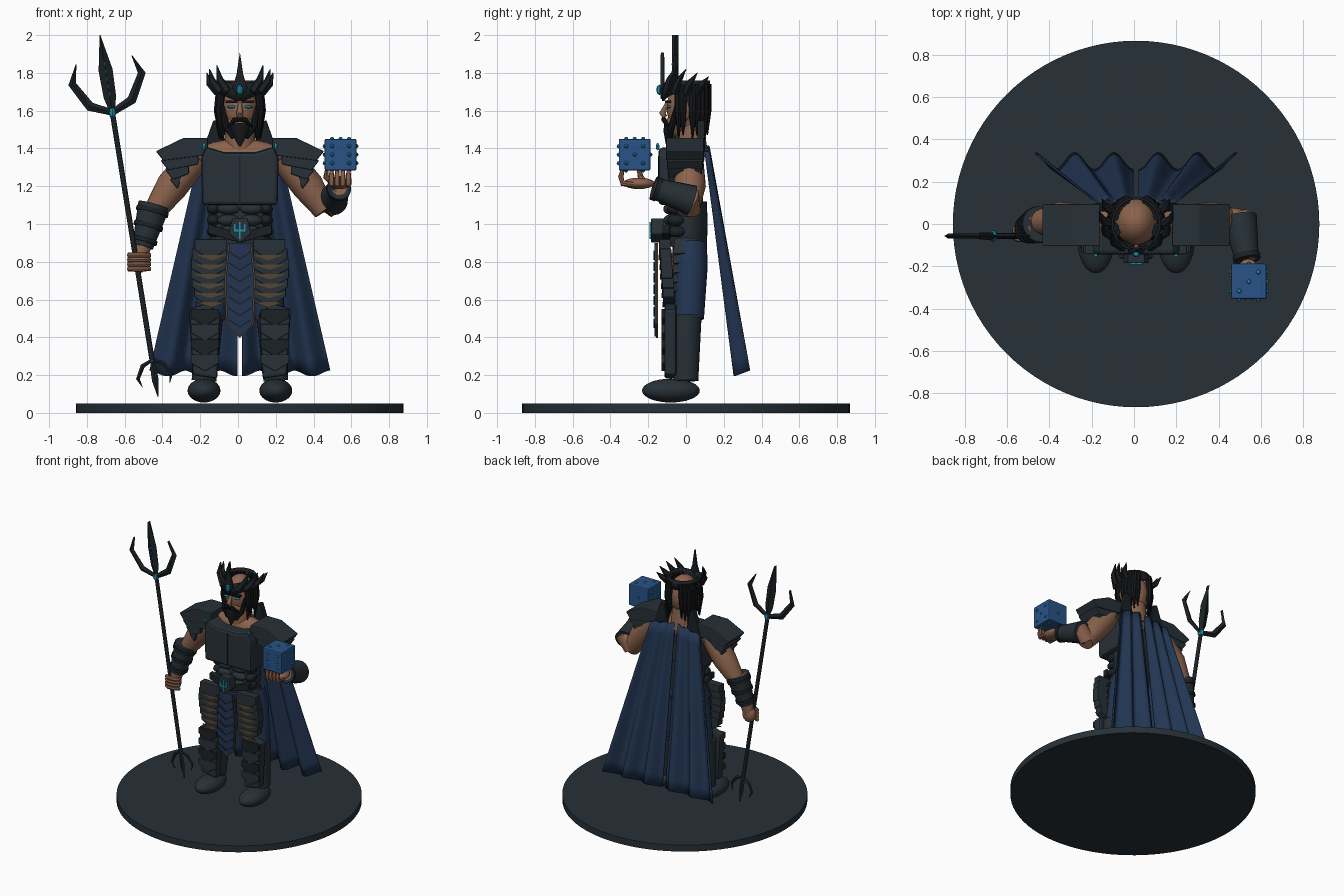
import bpy, bmesh, math
from mathutils import Vector, Matrix

default_cube = bpy.data.objects.get("Cube")
if default_cube:
    bpy.data.objects.remove(default_cube, do_unlink=True)

CENTRE = .01
SIDES = (("right", -1), ("left", 1))


def material(name, red, green, blue):
    made = bpy.data.materials.new(name)
    made.use_nodes = True
    made.diffuse_color = (red, green, blue, 1)
    shader = made.node_tree.nodes["Principled BSDF"]
    shader.inputs["Base Color"].default_value = made.diffuse_color
    shader.inputs["Roughness"].default_value = .7
    return made


SLATE = material("slate armour", .02, .03, .038)
DARK = material("dark metal", .011, .015, .018)
HAIR = material("black hair", .007, .008, .01)
SKIN = material("tan skin", .26, .125, .075)
CLOTH = material("navy cloth", .016, .036, .085)
BLUE = material("cube blue", .022, .085, .24)
CYAN = material("cyan glow", .01, .3, .45)
BRONZE = material("bronze trim", .09, .06, .03)


def at(mirror, x, y, z):
    """Point on one side of the figure."""
    return Vector((CENTRE + mirror * x, y, z))


def finish(name, bm, mat, smooth=True, bevel=0):
    bmesh.ops.recalc_face_normals(bm, faces=bm.faces)
    mesh = bpy.data.meshes.new(name)
    bm.to_mesh(mesh)
    bm.free()
    mesh.materials.append(mat)
    part = bpy.data.objects.new(name, mesh)
    bpy.context.collection.objects.link(part)
    if bevel:
        modifier = part.modifiers.new("bevel", "BEVEL")
        modifier.width, modifier.segments = bevel, 2
    if smooth:
        bpy.ops.object.select_all(action="DESELECT")
        part.select_set(True)
        bpy.context.view_layer.objects.active = part
        bpy.ops.object.shade_smooth_by_angle(angle=math.radians(40))
    return part


def ball(name, centre, size, mat, segments=20):
    bm = bmesh.new()
    placing = Matrix.Translation(centre) @ Matrix.Diagonal((*size, 1))
    bmesh.ops.create_uvsphere(bm, u_segments=segments, v_segments=segments // 2, radius=1, matrix=placing)
    return finish(name, bm, mat)


def tube(name, path, radii, mat, sides=16):
    """Loft of round or elliptical rings along a path."""
    path = [Vector(point) for point in path]
    bm, rings = bmesh.new(), []
    for i, (point, radius) in enumerate(zip(path, radii)):
        along = (path[min(i + 1, len(path) - 1)] - path[max(i - 1, 0)]).normalized()
        guide = Vector((0, 0, 1)) if abs(along.y) > .9 else Vector((0, 1, 0))
        across = guide.cross(along).normalized()
        outward = along.cross(across)
        wide, deep = radius if isinstance(radius, tuple) else (radius, radius)
        angles = [math.tau * k / sides for k in range(sides)]
        rings.append([bm.verts.new(point + across * wide * math.cos(angle) + outward * deep * math.sin(angle))
                      for angle in angles])
    for lower, upper in zip(rings, rings[1:]):
        for k in range(sides):
            bm.faces.new((lower[k - 1], lower[k], upper[k], upper[k - 1]))
    bm.faces.new(rings[0])
    bm.faces.new(rings[-1])
    return finish(name, bm, mat)


def plate(name, outline, front, depth, mat, bevel=0, mirror=1, centre=CENTRE):
    """Outline in x and z, pushed backwards from its front."""
    bm = bmesh.new()
    face = bm.faces.new([bm.verts.new((centre + mirror * x, front, z)) for x, z in outline])
    pushed = bmesh.ops.extrude_face_region(bm, geom=[face])["geom"]
    moved = [item for item in pushed if isinstance(item, bmesh.types.BMVert)]
    bmesh.ops.translate(bm, vec=(0, depth, 0), verts=moved)
    return finish(name, bm, mat, False, bevel)


def both(half):
    """Closes a half outline by reflecting it."""
    return half + [(-x, z) for x, z in reversed(half) if x > 0]


def bar(left, right, bottom, top):
    return [(left, bottom), (right, bottom), (right, top), (left, top)]


def scale(inner, outer, top, height):
    """Outline of one pointed armour scale."""
    middle, shoulder = (inner + outer) / 2, top - height / 2
    return [(inner, shoulder), (middle, top - height), (outer, shoulder), (outer, top), (inner, top)]


def fork(name, base, axis, size):
    """Three flat prongs spreading from a base."""
    across = Vector((axis.z, 0, -axis.x))
    widths = [(size * part, size * .04) for part in (.03, .08, .09, .005)]
    tube(name + "_middle_blade", [base + axis * size * step for step in (0, .2, .55, 1)], widths, DARK, 4)
    for side, sign in SIDES:
        bend = ((0, 0), (.12, .27), (.44, .45), (.68, .36))
        path = [base + (axis * up + across * sign * out) * size for up, out in bend]
        tube(f"{name}_{side}_blade", path, [(size * part, size * .03) for part in (.04, .06, .05, .005)], DARK, 4)
    ball(name + "_gem", base, (size * .05, size * .07, size * .07), CYAN, 8)


# Round base
tube("base", [(CENTRE, 0, 0), (CENTRE, 0, .05)], [.867, .867], SLATE, 96)

# Torso
tube("abdomen", [at(1, 0, .01, .88), at(1, 0, .01, 1), at(1, 0, .01, 1.12)], [(.15, .1), (.165, .105), (.17, .1)], SLATE, 32)
ball("pelvis", at(1, 0, .02, .86), (.165, .09, .11), CLOTH)
plate("breastplate", both([(.08, 1.38), (.18, 1.41), (.205, 1.35), (.2, 1.1)]), -.145, .235, SLATE, .02)
plate("breastplate_seam", bar(-.004, .004, 1.12, 1.36), -.149, .008, DARK)
ball("shoulders", at(1, 0, .02, 1.36), (.24, .08, .09), SKIN)
tube("neck", [at(1, 0, .03, 1.36), at(1, 0, .02, 1.55)], [.085, .075], SKIN)
for side, sign in SIDES:
    for row in range(3):
        height = 1.08 - row * .06
        ball(f"{side}_abdomen_plate", at(sign, .06, -.085, height), (.06, .035, .03), SLATE)
        ball(f"{side}_flank_plate", at(sign, .14, -.05, height), (.035, .05, .03), DARK)
    ball(f"{side}_chest_gem", at(sign, .19, -.15, 1.41), (.01, .01, .02), CYAN, 8)

# Belt, buckle and fork emblem
plate("belt", both([(0, .9), (.17, .95), (.17, 1), (0, .95)]), -.125, .04, DARK, .005)
plate("buckle", both([(0, .9), (.06, .95), (.04, 1.03)]), -.185, .07, SLATE, .005)
plate("emblem_stem", bar(-.004, .004, .92, 1.01), -.192, .008, CYAN)
plate("emblem_bar", bar(-.03, .03, .96, .97), -.192, .008, CYAN)
for side, sign in SIDES:
    plate(f"{side}_emblem_prong", bar(.022, .03, .96, 1), -.192, .008, CYAN, 0, sign)

# Tabard with chevrons
for name, grow, front, mat in (("tabard_trim", .008, -.158, BRONZE), ("tabard", 0, -.166, CLOTH)):
    half = [(0, .405 - grow), (.065 + grow, .47), (.075 + grow, .7), (.055 + grow, .9)]
    plate(name, both(half), front, .009, mat)
for row in range(7):
    low = .45 + row * .06
    chevron = [(0, low), (.06, low + .04), (.06, low + .05), (0, low + .01), (-.06, low + .05), (-.06, low + .04)]
    plate("tabard_chevron", chevron, -.171, .006, DARK)

for side, sign in SIDES:
    # Legs and boots
    tube(f"{side}_thigh", [at(sign, .1, .025, .9), at(sign, .12, .025, .78), at(sign, .16, .015, .5)],
         [.085, (.1, .09), .08], CLOTH, 24)
    tube(f"{side}_lower_leg", [at(sign, .17, 0, .52), at(sign, .19, 0, .17)], [.083, .065], SLATE, 24)
    ball(f"{side}_boot", at(sign, .19, -.08, .118), (.087, .153, .063), SLATE, 32)

    # Layered leg armour
    plate(f"{side}_greave", [(.12, .18), (.25, .2), (.27, .55), (.18, .58), (.1, .53)], -.115, .065, SLATE, .015, sign)
    for row in range(4):
        plate(f"{side}_greave_scale", scale(.11, .26, .31 + row * .08, .09), -.13, .02, (SLATE, DARK)[row % 2], .003, sign)
    for row in range(6):
        top, outer = .92 - row * .05, .24 + .02 * math.sin(row * .6)
        front = -.142 + row * .004
        plate(f"{side}_hip_scale", scale(.07, outer, top, .11), front, .06, SLATE, .004, sign)
        plate(f"{side}_hip_scale_trim", scale(.07, outer - .01, top - .055, .058)[:3], front - .003, .006, BRONZE, 0, sign)
        tube(f"{side}_side_scale", [at(sign, .15, 0, top), at(sign, .185, 0, top - .08)], [(.02, .06), (.015, .07)], SLATE, 8)

    # Layered shoulder armour, upper arm and collar
    for row in range(4):
        drop = row * .05
        inner, outer, top = .17 + drop, .445 - drop / 2, 1.455 - drop
        pad = [(inner, top), (.3, top), (outer, top - .07), (outer - .04, top - .12), (inner, top - .09)]
        plate(f"{side}_shoulder_plate", pad, drop / 10 - .105, .2 - drop / 5, SLATE, .006, sign)
    tube(f"{side}_upper_arm", [at(sign, .23, .01, 1.36), at(sign, .36, .02, 1.2), at(sign, .45, .01, 1.07)],
         [.08, .085, .06], SKIN, 20)
    plate(f"{side}_collar", [(.08, 1.38), (.2, 1.38), (.14, 1.55), (.11, 1.54)], .06, .04, DARK, .005, sign)

    # Hair strands, open at the ear and bare at the back
    for step in (-2, -1, 1, 2, 3, 4, 5):
        angle = step * .22
        x, y = .11 * math.cos(angle), .01 + .115 * math.sin(angle)
        tip = 1.43 + .02 * (step % 3)
        tube(f"{side}_hair_strand", [at(sign, x * .95, y, 1.74), at(sign, x * 1.08, y, 1.6), at(sign, x, y, tip)],
             [.022, .022, .004], HAIR, 8)
    ball(f"{side}_ear", at(sign, .105, -.005, 1.6), (.02, .03, .055), SKIN)

    # Face
    ball(f"{side}_eye", at(sign, .043, -.09, 1.62), (.025, .012, .008), CYAN, 12)
    plate(f"{side}_brow", bar(.012, .075, 1.64, 1.655), -.11, .03, HAIR, 0, sign)
    tube(f"{side}_moustache", [at(sign, 0, -.12, 1.555), at(sign, .03, -.115, 1.55), at(sign, .07, -.09, 1.51)],
         [.012, .014, .004], HAIR, 8)
    tube(f"{side}_sideburn", [at(sign, .09, -.05, 1.62), at(sign, .075, -.075, 1.52), at(sign, .03, -.09, 1.46)],
         [.012, .018, .018], HAIR, 8)

    # Crown horns
    for step in range(4):
        angle, rise = step / 2 - 1, .13 - step * .02
        root = at(sign, .115 * math.cos(angle), .125 * math.sin(angle), 1.7)
        lean = Vector((sign * .045, .02, rise / 2))
        tip = root + Vector((sign * .06, .06, rise + .01))
        tube(f"{side}_crown_horn", [root, root + lean, tip], [.026, .019, .002], DARK, 6)

# Head
ball("head", at(1, 0, .01, 1.615), (.1, .112, .145), SKIN, 32)
ball("jaw", at(1, 0, -.035, 1.53), (.07, .07, .075), SKIN)
tube("nose", [at(1, 0, -.1, 1.64), at(1, 0, -.125, 1.585), at(1, 0, -.11, 1.565)], [.01, .018, .014], SKIN, 10)
tube("beard", [at(1, 0, -.085, 1.53), at(1, 0, -.09, 1.49), at(1, 0, -.1, 1.41)], [(.055, .03), (.05, .03), .005], HAIR, 12)

# Crown band, open on top and pointed down at the brow
bm, count = bmesh.new(), 40
columns = []
for k in range(count):
    angle = math.tau * k / count
    dip = max(0, -math.sin(angle)) ** 4
    x, y = .118 * math.cos(angle), .128 * math.sin(angle)
    columns.append([bm.verts.new(at(1, x, y, z)) for z in (1.69 - .04 * dip, 1.76 - .02 * dip)])
for k in range(count):
    bm.faces.new((*columns[k - 1], *reversed(columns[k])))
finish("crown_band", bm, DARK).modifiers.new("thickness", "SOLIDIFY").thickness = .012
plate("crown_spike", both([(0, 1.66), (.04, 1.72), (.018, 1.79), (0, 1.91)]), -.135, .02, DARK, .004)
ball("crown_gem", at(1, 0, -.14, 1.71), (.018, .018, .028), CYAN, 8)

# Cape in two pleated halves
for side, sign in SIDES:
    bm, across, down = bmesh.new(), 40, 14
    rows = []
    for j in range(down + 1):
        fall, row = j / down, []
        for i in range(across + 1):
            spread = i / across
            fold = math.cos(spread * 5 * math.pi)
            x = .012 + spread * (.2 + .265 * fall)
            y = .115 + .185 * fall - (.01 + .03 * fall) * fold
            z = 1.42 - 1.21 * fall - .015 * fall * fold - .04 * spread * (1 - fall)
            row.append(bm.verts.new(at(sign, x, y, z)))
        rows.append(row)
    for upper, lower in zip(rows, rows[1:]):
        for i in range(across):
            bm.faces.new((upper[i], upper[i + 1], lower[i + 1], lower[i]))
    finish(f"{side}_cape", bm, CLOTH).modifiers.new("thickness", "SOLIDIFY").thickness = .008

# Right forearm and gripping hand
elbow, wrist = Vector((-.445, 0, 1.1)), Vector((-.505, -.025, .88))
hand = Vector((-.525, -.03, .8))
tube("right_forearm", [elbow, wrist, hand], [.06, .045, .04], SKIN)
tube("right_bracer", [elbow, wrist], [.085, .056], SLATE, 20)
for step in (.1, .45, .8):
    tube("right_bracer_ring", [elbow.lerp(wrist, step), elbow.lerp(wrist, step + .1)], [.09 - step * .025] * 2, DARK, 20)
ball("right_hand", hand, (.052, .04, .06), SKIN)
for step in range(4):
    knuckles = hand + Vector((0, -.055, .035 - step * .024))
    curl = [knuckles + Vector((reach, abs(reach) * .6, 0)) for reach in (-.055, -.025, .025, .06)]
    tube("right_finger", curl, [.014, .015, .015, .011], SKIN, 8)

# Great fork
foot, neck = Vector((-.455, -.057, .28)), Vector((-.665, -.057, 1.59))
axis = (neck - foot).normalized()
tube("fork_shaft", [foot, neck], [.014, .014], DARK, 12)
fork("fork_head", neck, axis, .415)
fork("fork_foot", foot, -axis, .2)
for step in range(5):
    ball("fork_rune", neck + axis * (.1 + step * .04) - Vector((0, .015, 0)), (.004, .004, .012), CYAN, 8)

# Left forearm and open hand
elbow, wrist = Vector((.5, .03, 1.125)), Vector((.535, -.17, 1.19))
tube("left_forearm", [(.455, .02, 1.08), elbow, wrist], [.06, .065, .04], SKIN)
tube("left_bracer", [elbow, wrist], [.082, .056], SLATE, 20)
tube("left_bracer_ring", [elbow.lerp(wrist, .88), wrist], [.065, .065], DARK, 20)
ball("left_palm", (.54, -.25, 1.215), (.06, .085, .03), SKIN)
for step in range(4):
    x = .495 + step * .03
    tube("left_finger", [(x, -.28, 1.21), (x, -.335, 1.215), (x, -.345, 1.25), (x, -.335, 1.29)],
         [.015, .016, .014, .01], SKIN, 8)
tube("left_thumb", [(.5, -.22, 1.22), (.465, -.24, 1.25), (.47, -.25, 1.285)], [.018, .016, .01], SKIN, 8)

# Floating cube with raised studs
middle, half, gap = Vector((.543, -.272, 1.367)), .084, .045
plate("cube", bar(-half, half, middle.z - half, middle.z + half), middle.y - half, half * 2, BLUE, .008, 1, middle.x)
one = [(0, 0)]
three = [(-gap, -gap), *one, (gap, gap)]
four = [(a, b) for a in (-gap, gap) for b in (-gap, gap)]
six = four + [(-gap, 0), (gap, 0)]
for axis, sign, studs in ((0, -1, six), (0, 1, four + one), (1, -1, six), (1, 1, one), (2, -1, four), (2, 1, three)):
    for a, b in studs:
        offset = [a, b]
        offset.insert(axis, sign * half)
        ball("cube_stud", middle + Vector(offset), (.011, .011, .011), CYAN, 8)
